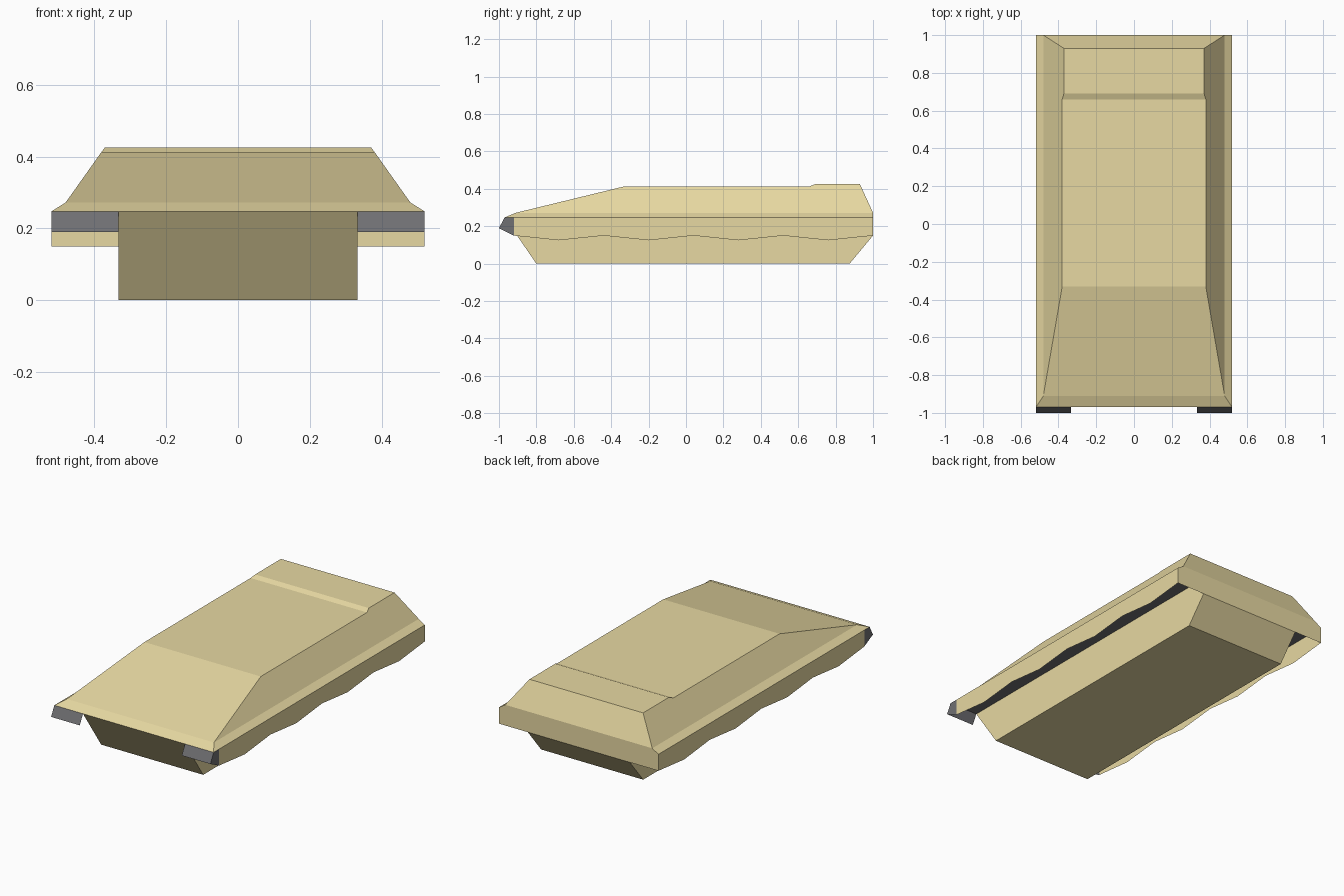
import bpy
import math
from mathutils import Vector

if "Cube" in bpy.data.objects:
    bpy.data.objects.remove(bpy.data.objects["Cube"])


def material(name, color):
    m = bpy.data.materials.new(name)
    m.diffuse_color = color
    m.use_nodes = True
    m.node_tree.nodes["Principled BSDF"].inputs["Base Color"].default_value = m.diffuse_color
    return m


sand = material("sand_paint", (0.80, 0.69, 0.36, 1))
rubber = material("dark_grey", (0.16, 0.16, 0.17, 1))


def part(name, faces, inside, mat):
    """Build flat plates from corner lists, each facing away from 'inside'."""
    verts, index, polys = [], {}, []
    for face in faces:
        ids = []
        for p in face:
            key = tuple(round(c, 4) for c in p)
            if key not in index:
                index[key] = len(verts)
                verts.append(key)
            ids.append(index[key])
        pts = [Vector(verts[i]) for i in ids]
        normal = Vector()
        for a, b in zip(pts, pts[1:] + pts[:1]):
            normal += a.cross(b)
        centre = sum(pts, Vector()) / len(pts)
        if normal.dot(centre - Vector(inside)) < 0:
            ids.reverse()
        polys.append(ids)
    mesh = bpy.data.meshes.new(name)
    mesh.from_pydata(verts, [], polys)
    mesh.materials.append(mat)
    ob = bpy.data.objects.new(name, mesh)
    bpy.context.collection.objects.link(ob)
    return ob


def strips(rows):
    """Full-width plates between rows of (half width, y, z)."""
    return [[(-a[0], a[1], a[2]), (a[0], a[1], a[2]),
             (b[0], b[1], b[2]), (-b[0], b[1], b[2])]
            for a, b in zip(rows, rows[1:])]


W, T, RIM = 0.52, 0.333, 0.247   # overall half width, tub half width, rim height

# Upper hull: rows from the nose over the roof to the rear plate
rows = [(W, -0.97, RIM), (0.48, -0.91, 0.272), (0.38, -0.33, 0.413),
        (0.38, 0.66, 0.413), (0.371, 0.69, 0.425), (0.371, 0.93, 0.425),
        (0.48, 1.0, 0.272), (W, 1.0, RIM), (W, 1.0, 0.15)]
faces = strips(rows)
for s in (-1, 1):
    edge = [(s * x, y, z) for x, y, z in rows]
    faces.append(edge[1:7])                               # sloped side
    faces.append([edge[0], edge[1], edge[6], edge[7]])    # rim bevel
part("upper_hull", faces, (0, 0, 0.24), sand)

# Lower hull tub
profile = [(-0.97, RIM), (-0.8, 0), (0.875, 0), (1.0, 0.15), (1.0, RIM)]
faces = strips([(T, y, z) for y, z in profile[:4]])
for s in (-1, 1):
    faces.append([(s * T, y, z) for y, z in profile])
part("lower_hull", faces, (0, 0, 0.2), sand)

for s, side in ((-1, "left"), (1, "right")):
    # Side skirt with a scalloped lower edge
    y0, n = -0.92, 16
    wave = [(s * W, y0 + (1 - y0) * i / n,
             0.1375 + 0.0125 * math.cos(math.pi * i / 2)) for i in range(n + 1)]
    part(side + "_skirt", [wave + [(s * W, 1.0, RIM), (s * W, y0, RIM)]],
         (0, 0, 0.2), sand)

    # Dark underside of the track guard
    part(side + "_guard_underside",
         [[(s * T, -0.97, RIM), (s * W, -0.97, RIM),
           (s * W, 1.0, RIM), (s * T, 1.0, RIM)]], (0, 0, 0.5), rubber)

    # Front mud flap with its side cheek
    part(side + "_mud_flap",
         [[(s * T, -0.97, RIM), (s * W, -0.97, RIM),
           (s * W, -1.0, 0.19), (s * T, -1.0, 0.19)],
          [(s * W, -0.97, RIM), (s * W, -1.0, 0.19),
           (s * W, y0, 0.15), (s * W, y0, RIM)]], (0, 0, 0.3), rubber)
